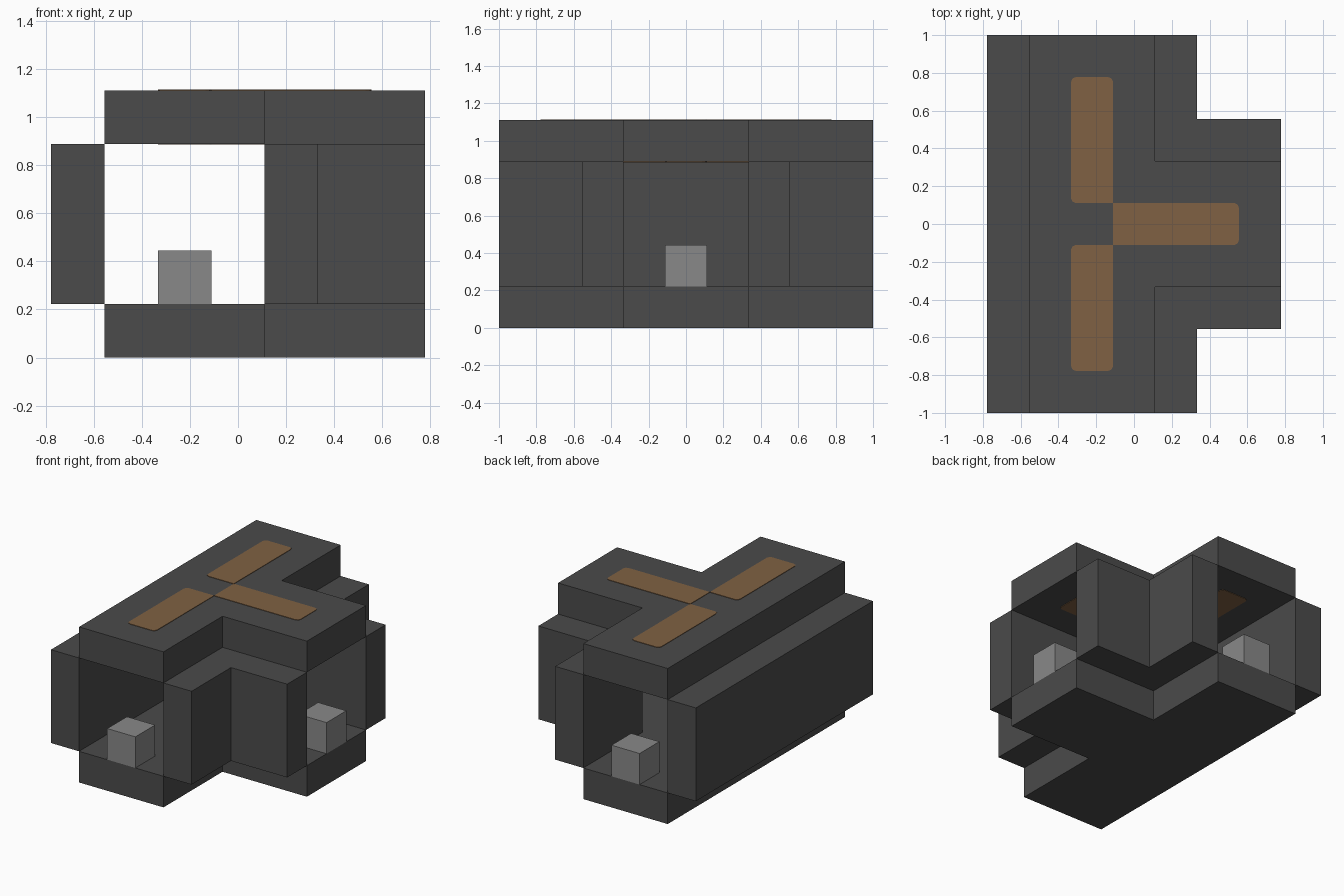
import bpy
import bmesh

cube = bpy.data.objects.get("Cube")
if cube:
    bpy.data.objects.remove(cube, do_unlink=True)

U = 1 / 9  # grid module: every part is a whole number of these


def material(name, rgb):
    m = bpy.data.materials.new(name)
    m.use_nodes = True
    m.diffuse_color = (*rgb, 1)
    bsdf = next(n for n in m.node_tree.nodes if n.type == 'BSDF_PRINCIPLED')
    bsdf.inputs["Base Color"].default_value = (*rgb, 1)
    return m


charcoal = material("charcoal", (0.07, 0.07, 0.07))
grey = material("light grey", (0.25, 0.25, 0.25))
brown = material("brown", (0.215, 0.12, 0.056))


def prism(name, outline, z0, z1, mat, sharp=None, round_by=0):
    """Extrude a flat outline (in modules) from z0 to z1 (in modules)."""
    bm = bmesh.new()
    verts = [bm.verts.new((x * U, y * U, z0 * U)) for x, y in outline]
    if round_by:
        corners = [v for v, p in zip(verts, outline) if p not in sharp]
        face = bm.faces.new(verts)
        bmesh.ops.bevel(bm, geom=corners, offset=round_by, segments=2,
                        profile=0.5, affect='VERTICES')
    else:
        bm.faces.new(verts)
    top = bmesh.ops.extrude_face_region(bm, geom=bm.faces[:])["geom"]
    bmesh.ops.translate(bm, vec=(0, 0, (z1 - z0) * U),
                        verts=[g for g in top if isinstance(g, bmesh.types.BMVert)])
    bmesh.ops.recalc_face_normals(bm, faces=bm.faces[:])
    mesh = bpy.data.meshes.new(name)
    bm.to_mesh(mesh)
    bm.free()
    mesh.materials.append(mat)
    obj = bpy.data.objects.new(name, mesh)
    bpy.context.collection.objects.link(obj)
    return obj


def rect(x0, x1, y0, y1):
    return [(x0, y0), (x1, y0), (x1, y1), (x0, y1)]


# T-shaped floor and roof slabs
tee = [(-5, -9), (1, -9), (1, -3), (7, -3), (7, 3), (1, 3), (1, 9), (-5, 9)]
prism("floor", tee, 0, 2, charcoal)
prism("roof", tee, 8, 10, charcoal)

# Long wall, and the mirrored L-shaped corner walls
prism("long_wall", rect(-7, -5, -9, 9), 2, 8, charcoal)
for side, s in (("front", -1), ("back", 1)):
    ell = [(1, 3), (7, 3), (7, 5), (3, 5), (3, 9), (1, 9)]
    prism(side + "_corner_wall", [(x, s * y) for x, y in ell], 2, 8, charcoal)

# Block standing in each of the three openings
prism("front_block", rect(-3, -1, -9, -7), 2, 4, grey)
prism("back_block", rect(-3, -1, 7, 9), 2, 4, grey)
prism("side_block", rect(5, 7, -1, 1), 2, 4, grey)

# Thin brown strips on the top and underside of the roof
joints = [(-1, -1), (-1, 1)]
strips = {"front": rect(-3, -1, -7, -1),
          "back": rect(-3, -1, 1, 7),
          "side": rect(-1, 5, -1, 1)}
T = 0.03
for side, outline in strips.items():
    prism(side + "_roof_strip", outline, 10, 10 + T, brown, joints, 0.025)
    prism(side + "_ceiling_strip", outline, 8 - T, 8, brown, joints, 0.025)
